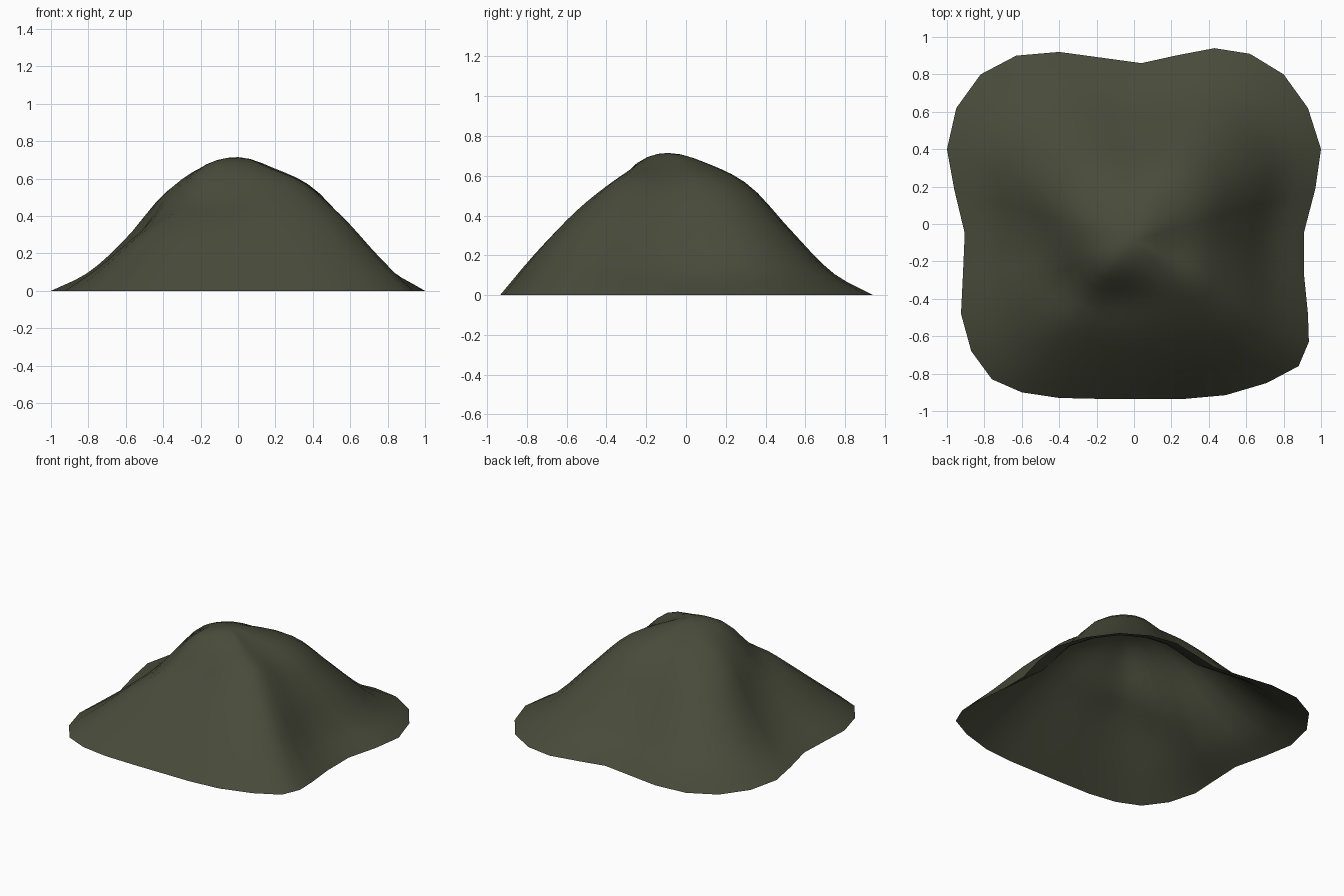
import bpy, bmesh, math

if "Cube" in bpy.data.objects:
    bpy.data.objects.remove(bpy.data.objects["Cube"])

# Ground outline, seen from above, anticlockwise from the right
RIM = [(.91, -.04), (.97, .19), (1, .4), (.93, .62), (.8, .8), (.62, .91), (.43, .94), (.22, .9),
       (.04, .86), (-.18, .89), (-.4, .92), (-.63, .9), (-.82, .8), (-.95, .62), (-1, .4), (-.96, .18),
       (-.905, -.05), (-.915, -.28), (-.925, -.48), (-.87, -.68), (-.76, -.83), (-.6, -.9), (-.4, -.93),
       (-.18, -.935), (.04, -.935), (.27, -.935), (.49, -.915), (.71, -.85), (.88, -.76), (.935, -.63),
       (.93, -.48), (.91, -.28)]
PEAK = (0, -.09)
TOP = .715

# Heights at 20, 40, 60 and 80 % of the way to the rim, for eight compass directions
SLOPES = [(.65, .545, .365, .13),   # right
          (.655, .555, .34, .125),  # back right ridge
          (.66, .535, .31, .105),   # back
          (.645, .50, .285, .10),   # back left
          (.67, .53, .28, .105),    # left
          (.66, .45, .315, .155),   # front left spur
          (.66, .50, .355, .185),   # front
          (.65, .545, .40, .21)]    # front right spur

# Local knolls and hollows: x, y, height, radius
BUMPS = [(-.40, -.29, -.04, .13), (-.30, -.46, .025, .10),
         (.38, -.24, .02, .12), (.02, -.36, -.02, .12), (.64, .10, -.015, .14)]


def spline(a, b, c, d, t):
    """Catmull-Rom blend from b to c."""
    return b + .5 * t * (c - a + t * (2*a - 5*b + 4*c - d + t * (3*(b - c) + d - a)))


def slope_height(row, t):
    """Height along one direction, from peak (t=0) to rim (t=1)."""
    h = [row[0], TOP, *row, 0, -row[3]]
    i = min(int(t * 5), 4)
    return spline(*h[i:i + 4], t * 5 - i)


def height(x, y, t):
    turn = math.atan2(y - PEAK[1], x - PEAK[0]) / math.tau * 8 % 8
    i = int(turn)
    hs = [slope_height(SLOPES[(i + k) % 8], t) for k in (-1, 0, 1, 2)]
    z = spline(*hs, turn - i)
    for bx, by, bh, r in BUMPS:
        z += bh * math.exp(-((x - bx)**2 + (y - by)**2) / (r * r)) * (1 - t**4)
    return max(z, 0)


# Hill: rings of points shrinking from the rim to the peak, open underneath
RINGS = 16
bm = bmesh.new()
peak = bm.verts.new((*PEAK, TOP))
rings = []
for r in range(1, RINGS + 1):
    t = r / RINGS
    ring = []
    for rx, ry in RIM:
        x = PEAK[0] + (rx - PEAK[0]) * t
        y = PEAK[1] + (ry - PEAK[1]) * t
        ring.append(bm.verts.new((x, y, 0 if r == RINGS else height(x, y, t))))
    rings.append(ring)
n = len(RIM)
for i in range(n):
    j = (i + 1) % n
    bm.faces.new((peak, rings[0][i], rings[0][j]))
    for inner, outer in zip(rings, rings[1:]):
        bm.faces.new((inner[i], outer[i], outer[j], inner[j]))
for f in bm.faces:
    f.smooth = True
mesh = bpy.data.meshes.new("hill")
bm.to_mesh(mesh)
bm.free()

# Dark olive earth
mat = bpy.data.materials.new("dark olive")
mat.diffuse_color = (.065, .07, .043, 1)
mat.use_nodes = True
mat.node_tree.nodes["Principled BSDF"].inputs["Base Color"].default_value = mat.diffuse_color
mesh.materials.append(mat)
hill = bpy.data.objects.new("hill", mesh)
bpy.context.collection.objects.link(hill)
